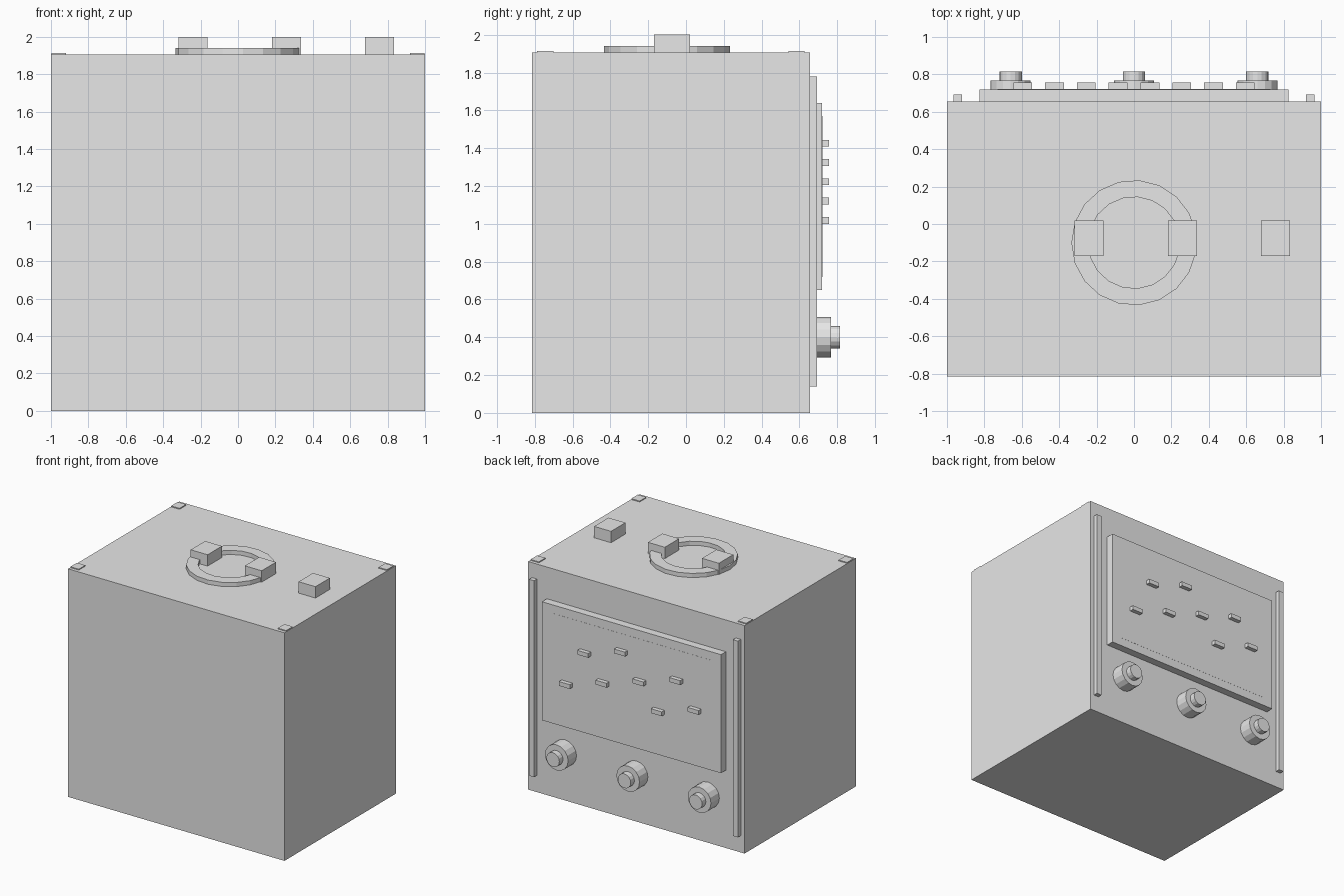
import bpy, bmesh, math
from mathutils import Matrix

if "Cube" in bpy.data.objects:
    bpy.data.objects.remove(bpy.data.objects["Cube"], do_unlink=True)

grey = bpy.data.materials.new("light_grey")
grey.use_nodes = True
colour = (0.8, 0.8, 0.8, 1)
grey.diffuse_color = colour
grey.node_tree.nodes["Principled BSDF"].inputs["Base Color"].default_value = colour


def finish(name, bm):
    bmesh.ops.recalc_face_normals(bm, faces=bm.faces)
    mesh = bpy.data.meshes.new(name)
    bm.to_mesh(mesh)
    bm.free()
    mesh.materials.append(grey)
    obj = bpy.data.objects.new(name, mesh)
    bpy.context.collection.objects.link(obj)
    return obj


def box(name, xs, ys, zs):
    bm = bmesh.new()
    bmesh.ops.create_cube(bm, size=1)
    spans = (xs, ys, zs)
    for v in bm.verts:
        v.co = [lo + (c + 0.5) * (hi - lo) for c, (lo, hi) in zip(v.co, spans)]
    return finish(name, bm)


def cylinder(name, x, z, radius, y0, y1, sides=16):
    # Cylinder whose axis points out of the back
    bm = bmesh.new()
    place = Matrix.Translation((x, (y0 + y1) / 2, z)) @ Matrix.Rotation(math.pi / 2, 4, "X")
    bmesh.ops.create_cone(bm, cap_ends=True, segments=sides, radius1=radius,
                          radius2=radius, depth=y1 - y0, matrix=place)
    return finish(name, bm)


def ring(name, cx, cy, r_in, r_out, z0, z1, sides):
    # Flat ring: a rectangular section swept round, one corner towards -x
    bm = bmesh.new()
    loops = []
    for i in range(sides):
        a = math.pi + 2 * math.pi * i / sides
        loops.append([bm.verts.new((cx + r * math.cos(a), cy + r * math.sin(a), z))
                      for r, z in ((r_in, z0), (r_out, z0), (r_out, z1), (r_in, z1))])
    for i, a in enumerate(loops):
        b = loops[(i + 1) % sides]
        for j in range(4):
            k = (j + 1) % 4
            bm.faces.new((a[j], a[k], b[k], b[j]))
    return finish(name, bm)


TOP, BACK, PANEL = 1.905, 0.655, 0.72

# Main casing
box("casing", (-1, 1), (-0.815, BACK), (0, TOP))

# Top ring and blocks
ring("top_ring", 0, -0.1, 0.245, 0.335, TOP, 1.94, 19)
for name, x in (("right_block", -0.24), ("left_block", 0.26), ("outer_block", 0.757)):
    box(name, (x - 0.078, x + 0.078), (-0.17, 0.02), (TOP, 2))

# Thin corner pads and back rails on both sides
for side, s in (("left", 1), ("right", -1)):
    for end, y in (("front", -0.745), ("back", 0.585)):
        box(f"{end}_{side}_pad", sorted((s * 0.92, s * 0.997)),
            (y - 0.043, y + 0.043), (TOP, 1.913))
    box(f"{side}_rail", sorted((s * 0.92, s * 0.965)), (BACK, 0.693), (0.14, 1.78))

# Back panel with thin screen plate
box("back_panel", (-0.827, 0.827), (BACK, PANEL), (0.65, 1.64))
box("screen_plate", (-0.73, 0.73), (PANEL - 0.01, PANEL + 0.001), (0.72, 1.57))

# Buttons stepping through five rows
for k in range(8):
    x = 0.17 * (k - 3.5)
    z = 1.018 + 0.102 * ((2 * k + 1) % 5)
    box(f"button_{k + 1}", (x - 0.05, x + 0.05), (PANEL, 0.756), (z - 0.018, z + 0.018))

# Control knobs
for name, x in (("right", -0.66), ("middle", 0), ("left", 0.66)):
    cylinder(f"{name}_knob", x, 0.4, 0.107, BACK, 0.766)
    cylinder(f"{name}_knob_cap", x, 0.4, 0.06, 0.76, 0.815)
